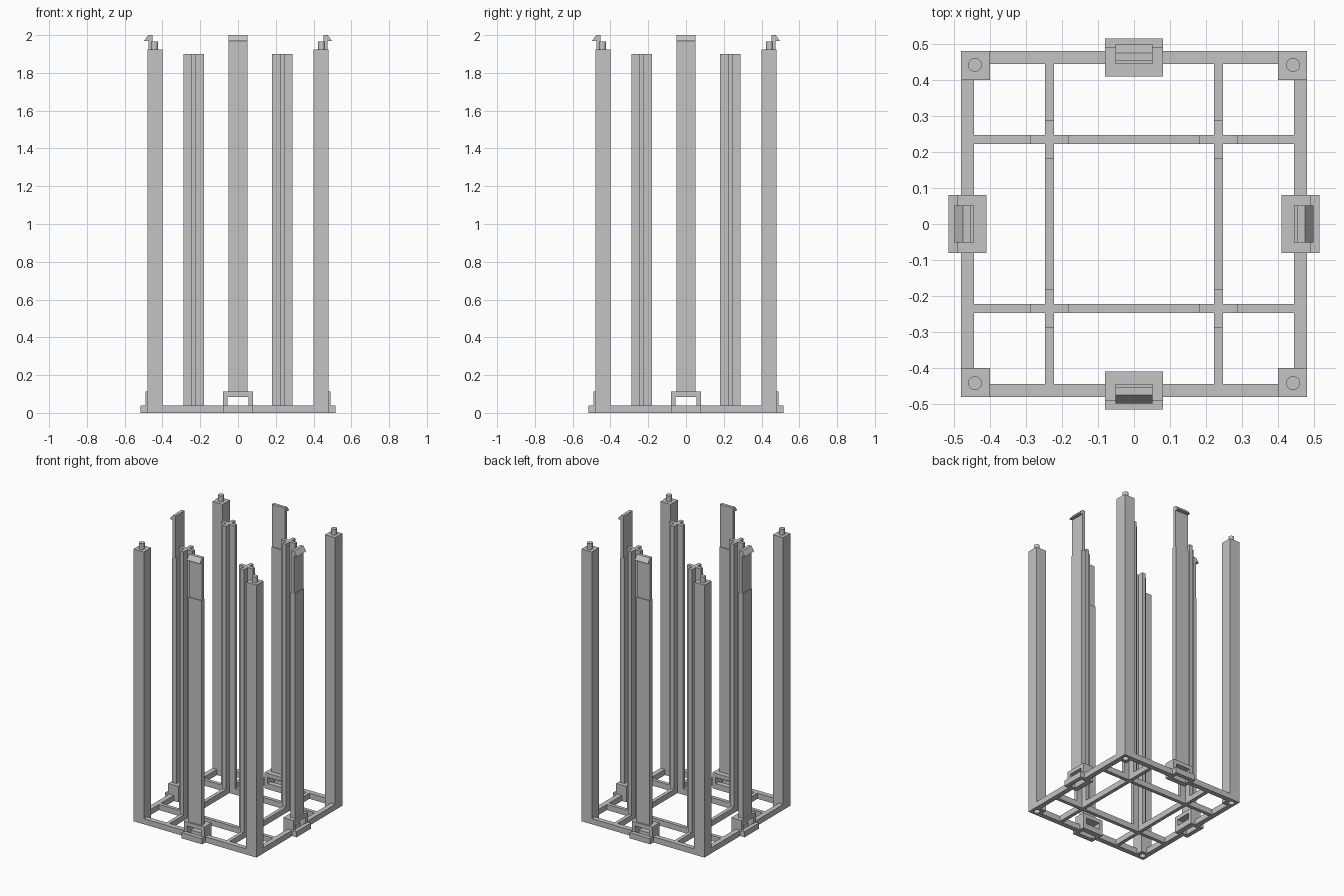
import bpy, bmesh, math
from mathutils import Matrix, Vector

if "Cube" in bpy.data.objects:
    bpy.data.objects.remove(bpy.data.objects["Cube"])

grey = bpy.data.materials.new("light_grey")
grey.diffuse_color = (0.55, 0.55, 0.55, 1)
grey.use_nodes = True
grey.node_tree.nodes["Principled BSDF"].inputs["Base Color"].default_value = grey.diffuse_color


def prism(name, low, high, turn=0.0):
    """Solid between two matching outlines, turned about the z axis."""
    bm = bmesh.new()
    spin = Matrix.Rotation(turn, 3, 'Z')
    a = [bm.verts.new(spin @ Vector(p)) for p in low]
    b = [bm.verts.new(spin @ Vector(p)) for p in high]
    bm.faces.new(a)
    bm.faces.new(b)
    for i in range(len(a)):
        j = (i + 1) % len(a)
        bm.faces.new((a[i], a[j], b[j], b[i]))
    bmesh.ops.recalc_face_normals(bm, faces=bm.faces)
    mesh = bpy.data.meshes.new(name)
    bm.to_mesh(mesh)
    bm.free()
    mesh.materials.append(grey)
    obj = bpy.data.objects.new(name, mesh)
    bpy.context.collection.objects.link(obj)
    return obj


def upright(name, pts, z0, z1, turn=0.0):
    return prism(name, [(x, y, z0) for x, y in pts], [(x, y, z1) for x, y in pts], turn)


def box(name, x0, x1, y0, y1, z0, z1, turn=0.0):
    return upright(name, [(x0, y0), (x1, y0), (x1, y1), (x0, y1)], z0, z1, turn)


def side_profile(name, pts, half, turn):
    """Profile given as (distance outward, height), spread across the side."""
    return prism(name, [(-half, -o, z) for o, z in pts], [(half, -o, z) for o, z in pts], turn)


def circle(x, y, r, n=32):
    return [(x + r * math.cos(2 * math.pi * i / n), y + r * math.sin(2 * math.pi * i / n))
            for i in range(n)]


def cut(obj, cutter):
    mod = obj.modifiers.new("cut", 'BOOLEAN')
    mod.operation = 'DIFFERENCE'
    mod.solver = 'EXACT'
    mod.object = cutter
    bpy.context.view_layer.objects.active = obj
    bpy.ops.object.modifier_apply(modifier=mod.name)
    bpy.data.objects.remove(cutter)


def smooth(obj):
    bpy.ops.object.select_all(action='DESELECT')
    obj.select_set(True)
    bpy.context.view_layer.objects.active = obj
    bpy.ops.object.shade_smooth_by_angle(angle=math.radians(30))


OUT, IN, BASE = 0.48, 0.445, 0.04     # outer frame faces and height
POST, MID, T = 0.40, 0.235, 0.0125    # corner post face, inner grid line, half thickness
ARM = 0.054                           # half span of the cross posts

bracket = [(0.41, 0), (0.515, 0), (0.515, BASE), (0.49, BASE), (0.49, 0.112), (0.41, 0.112)]
clip = [(0.445, 0.112), (0.48, 0.112), (0.48, 1.7), (0.475, 1.7), (0.475, 1.968),
        (0.498, 1.968), (0.475, 2.0), (0.453, 2.0), (0.453, 1.7), (0.445, 1.7)]
plus = [(-T, -ARM), (T, -ARM), (T, -T), (ARM, -T), (ARM, T), (T, T),
        (T, ARM), (-T, ARM), (-T, T), (-ARM, T), (-ARM, -T), (-T, -T)]

for k in range(4):
    turn = k * math.pi / 2

    # Outer frame, in two lengths either side of the bracket
    for s in (-1, 1):
        x0, x1 = sorted((s * 0.08, s * POST))
        box("frame_beam", x0, x1, -OUT, -IN, 0, BASE, turn)

    # Corner post with a socket below and a pin on top
    post = box("corner_post", POST, OUT, -OUT, -POST, 0, 1.925, turn)
    cut(post, upright("socket_cutter", circle(0.442, -0.442, 0.02), -0.02, 0.045, turn))
    smooth(post)
    smooth(upright("corner_pin", circle(0.442, -0.442, 0.019), 1.925, 1.966, turn))

    # Latch bracket with a slot from below and a window through it
    block = side_profile("latch_bracket", bracket, 0.08, turn)
    cut(block, box("slot_cutter", -0.055, 0.055, -0.485, -0.447, -0.02, 0.06, turn))
    cut(block, box("window_cutter", -0.055, 0.055, -0.6, -0.3, BASE, 0.084, turn))

    # Tall latch arm with a thinner hooked end
    side_profile("latch_arm", clip, 0.051, turn)

    # Cross-shaped inner post
    upright("cross_post", [(x + MID, y - MID) for x, y in plus], BASE, 1.9, turn)

# Inner grid of the base
for s in (-1, 1):
    c = s * MID
    box("grid_beam_across", -IN, IN, c - T, c + T, 0, BASE)
    for y0, y1 in ((-IN, -MID - T), (-MID + T, MID - T), (MID + T, IN)):
        box("grid_beam_along", c - T, c + T, y0, y1, 0, BASE)
